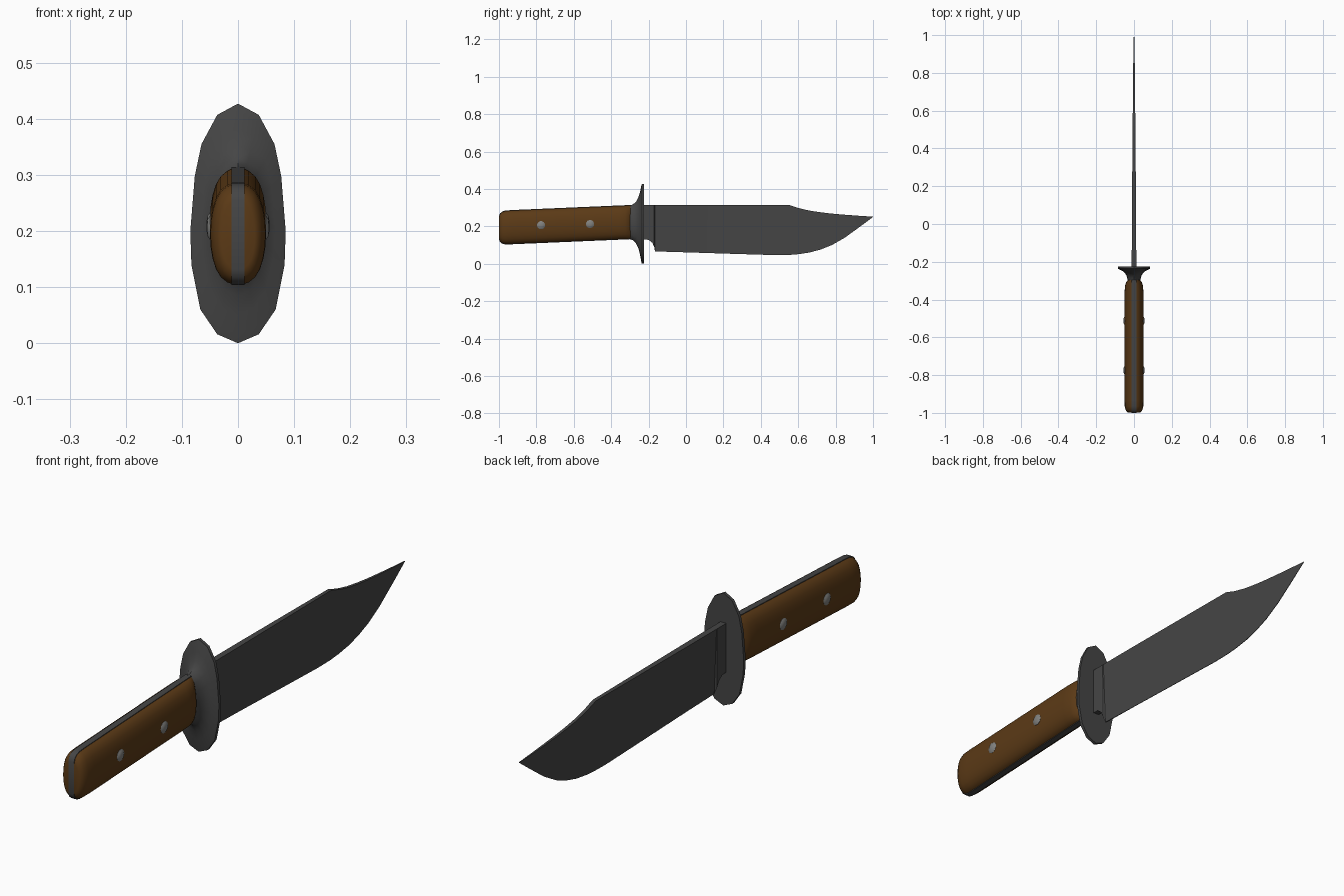
import bpy, bmesh, math

if "Cube" in bpy.data.objects:
    bpy.data.objects.remove(bpy.data.objects["Cube"])


def material(name, rgb):
    m = bpy.data.materials.new(name)
    m.diffuse_color = (*rgb, 1)
    m.use_nodes = True
    m.node_tree.nodes["Principled BSDF"].inputs["Base Color"].default_value = m.diffuse_color
    return m


steel = material("dark steel", (0.06, 0.06, 0.06))
wood = material("brown wood", (0.105, 0.042, 0.008))
pin = material("pale metal", (0.22, 0.22, 0.21))


def loft(name, rings, mat, angle=35):
    """Skin closed rings of equal length, and cap both ends."""
    bm = bmesh.new()
    rows = [[bm.verts.new(p) for p in ring] for ring in rings]
    n = len(rows[0])
    for a, b in zip(rows, rows[1:]):
        for i in range(n):
            j = (i + 1) % n
            bm.faces.new((a[i], a[j], b[j], b[i]))
    bm.faces.new(rows[0])
    bm.faces.new(rows[-1])
    bmesh.ops.recalc_face_normals(bm, faces=bm.faces)
    me = bpy.data.meshes.new(name)
    bm.to_mesh(me)
    bm.free()
    ob = bpy.data.objects.new(name, me)
    bpy.context.collection.objects.link(ob)
    me.materials.append(mat)
    bpy.ops.object.select_all(action='DESELECT')
    ob.select_set(True)
    bpy.context.view_layer.objects.active = ob
    bpy.ops.object.shade_smooth_by_angle(angle=math.radians(angle))
    return ob


# Blade: y, spine height, edge height, half thickness at spine and at edge
stations = [
    (-0.235, .315, .130, .012, .012), (-0.200, .315, .128, .012, .012),
    (-0.180, .315, .112, .012, .012), (-0.170, .315, .090, .012, .011),
    (-0.166, .315, .066, .012, .002), (0.00, .315, .061, .0115, .001),
    (0.25, .315, .053, .0095, .001), (0.48, .315, .046, .0075, .001),
    (0.55, .315, .047, .007, .001), (0.60, .298, .051, .0065, .001),
    (0.66, .284, .060, .006, .001), (0.72, .275, .076, .0055, .001),
    (0.78, .268, .100, .005, .001), (0.85, .262, .140, .004, .001),
    (0.93, .256, .198, .003, .001), (1.00, .252, .250, .001, .0005),
]
loft("blade", [[(-t, y, top), (t, y, top), (e, y, low), (-e, y, low)]
               for y, top, low, t, e in stations], steel, 20)

# Handle: y, half width, inset of the rounded butt corners
grip = [(-1.0, .030, .030), (-.994, .038, .016), (-.983, .045, .006),
        (-.965, .049, .001), (-.93, .050, 0), (-.36, .050, 0),
        (-.325, .047, 0), (-.308, .041, 0), (-.297, .032, 0)]


def span(y, inset):
    rise = 0.03 * (y + 1) / 0.7
    return .103 + rise + inset, .282 + rise - inset


# Tang running the full length between the wooden scales
rings = []
for y, w, inset in grip:
    lo, hi = span(y, inset)
    lo, hi, y = lo - .002, hi + .002, y - (.001 if y < -.9 else 0)
    rings.append([(-.012, y, lo), (.012, y, lo), (.012, y, hi), (-.012, y, hi)])
rings[0] = [(x, -1.0, z) for x, _, z in rings[0]]
loft("tang", rings, steel)

# Rounded wooden scales, one on each side
for side, label in ((1, "right"), (-1, "left")):
    rings = []
    for y, w, inset in grip:
        lo, hi = span(y, inset)
        mid, half = (lo + hi) / 2, (hi - lo) / 2
        ring = []
        for i in range(13):
            a = math.radians(-90 + 15 * i)
            x = max(.010, w * max(math.cos(a), 0) ** .7)
            ring.append((side * x, max(y, -.999), mid + half * math.sin(a)))
        rings.append(ring)
    loft(label + "_scale", rings, wood, 50)

    # Domed rivets
    for k, (y, z) in enumerate(((-.775, .206), (-.513, .212))):
        rings = [[(side * x, y + r * math.cos(math.tau * i / 14),
                   z + r * math.sin(math.tau * i / 14)) for i in range(14)]
                 for x, r in ((.040, .022), (.050, .022), (.054, .016), (.056, .006))]
        loft(f"{label}_rivet_{k + 1}", rings, pin)

# Guard: neck flaring out to a sixteen sided oval plate
half = [(0, .427), (.037, .407), (.065, .355), (.077, .298), (.085, .200),
        (.083, .140), (.067, .060), (.037, .016), (0, 0)]
outer = half + [(-x, z) for x, z in half[-2:0:-1]]
rings = []
for y, f in ((-.302, 0), (-.285, .04), (-.268, .16), (-.255, .36),
             (-.246, .62), (-.240, .88), (-.236, 1), (-.224, 1)):
    ring = []
    for i, (ox, oz) in enumerate(outer):
        a = math.tau * i / 16
        nx, nz = .034 * math.sin(a), .222 + .090 * math.cos(a)
        ring.append((nx + (ox - nx) * f, y, nz + (oz - nz) * f))
    rings.append(ring)
loft("guard", rings, steel, 40)
